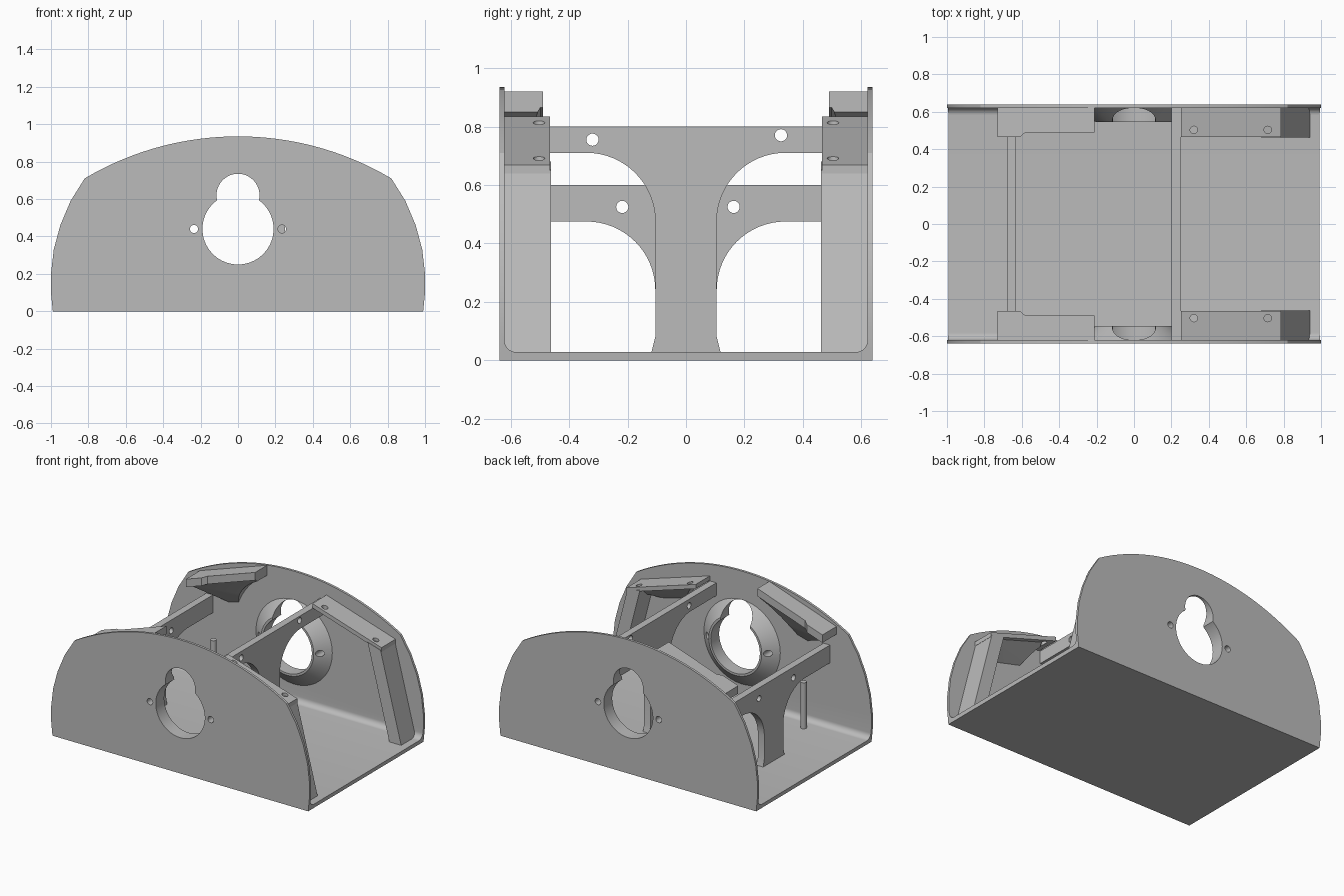
import bpy, bmesh
from math import sin, cos, pi, radians, sqrt
from mathutils import Matrix, Vector

cube = bpy.data.objects.get("Cube")
if cube:
    bpy.data.objects.remove(cube, do_unlink=True)

grey = bpy.data.materials.new("Plain grey")
grey.use_nodes = True
COLOUR = (0.5, 0.5, 0.5, 1)
grey.diffuse_color = COLOUR
grey.node_tree.nodes["Principled BSDF"].inputs["Base Color"].default_value = COLOUR
parts = []


def finish(name, bm, keep=True):
    bmesh.ops.recalc_face_normals(bm, faces=bm.faces)
    mesh = bpy.data.meshes.new(name)
    bm.to_mesh(mesh)
    bm.free()
    mesh.materials.append(grey)
    ob = bpy.data.objects.new(name, mesh)
    bpy.context.collection.objects.link(ob)
    if keep:
        parts.append(ob)
    return ob


def prism(name, pts, axis, a, b, keep=True):
    """Extrude a 2D outline along an axis from a to b."""
    place = {"x": lambda p, t: (t, p[0], p[1]),
             "y": lambda p, t: (p[0], t, p[1]),
             "z": lambda p, t: (p[0], p[1], t)}[axis]
    bm = bmesh.new()
    face = bm.faces.new([bm.verts.new(place(p, a)) for p in pts])
    ext = bmesh.ops.extrude_face_region(bm, geom=[face])
    move = Vector(place((0, 0), b - a))
    bmesh.ops.translate(bm, vec=move, verts=[v for v in ext["geom"] if isinstance(v, bmesh.types.BMVert)])
    return finish(name, bm, keep)


def rod(name, centre, r1, r2, depth, axis, seg=32, keep=True):
    """Cylinder or cone; r1 is the radius at the low end of the axis."""
    turn = {"x": Matrix.Rotation(pi / 2, 4, "Y"), "y": Matrix.Rotation(-pi / 2, 4, "X"),
            "z": Matrix.Identity(4)}[axis]
    bm = bmesh.new()
    bmesh.ops.create_cone(bm, cap_ends=True, segments=seg, radius1=r1, radius2=r2, depth=depth,
                          matrix=Matrix.Translation(centre) @ turn)
    return finish(name, bm, keep)


def hull(name, pts):
    bm = bmesh.new()
    for p in pts:
        bm.verts.new(p)
    bmesh.ops.convex_hull(bm, input=bm.verts)
    bmesh.ops.dissolve_limit(bm, angle_limit=radians(1), verts=bm.verts, edges=bm.edges)
    return finish(name, bm)


def apply(ob, kind, **settings):
    mod = ob.modifiers.new("step", kind)
    for key, value in settings.items():
        setattr(mod, key, value)
    bpy.context.view_layer.objects.active = ob
    bpy.ops.object.modifier_apply(modifier=mod.name)


def cut(ob, tool, operation="DIFFERENCE"):
    apply(ob, "BOOLEAN", object=tool, operation=operation, solver="EXACT")
    bpy.data.objects.remove(tool, do_unlink=True)


def mirror_y(ob):
    apply(ob, "MIRROR", use_axis=(False, True, False), use_mirror_merge=False)


def arc(cx, cy, r, a0, a1, n):
    steps = [radians(a0 + (a1 - a0) * i / n) for i in range(n + 1)]
    return [(cx + r * cos(t), cy + r * sin(t)) for t in steps]


W, T, FLOOR = 0.638, 0.017, 0.028


def cut_keyhole(ob):
    """Keyhole opening and two screw holes through both sides."""
    for x, z, r in [(0, 0.44, 0.19), (0, 0.62, 0.115), (-0.235, 0.44, 0.022), (0.235, 0.44, 0.022)]:
        cut(ob, rod("cutter", (x, 0, z), r, r, 2, "y", 64 if r > 0.1 else 20, keep=False))


# Shell: U section trimmed by the domed side outline
inner = W - T
half = [(W, 0), (W, 1), (inner, 1)] + arc(inner - 0.04, FLOOR + 0.04, 0.04, 0, -90, 8)
shell = prism("shell", half + [(-y, z) for y, z in reversed(half)], "x", -1.1, 1.1)
side = [(0.99, 0), (1, 0.1), (1, 0.2), (0.985, 0.33), (0.95, 0.46), (0.895, 0.59)]
R = 1.607
dome = [(x, sqrt(R * R - x * x) + 0.935 - R) for x in [0.82 * (1 - i / 16) for i in range(17)]]
right = side + dome
outline = right + [(-x, z) for x, z in reversed(right[:-1])]
cut(shell, prism("trim", outline, "y", -1, 1, keep=False), "INTERSECT")
cut_keyhole(shell)

# Conical collars inside the side openings
collar = rod("opening_collar", (0, 0.585, 0.44), 0.205, 0.3, 0.08, "y", 64)
cut_keyhole(collar)
mirror_y(collar)


# Arched dividers with a central post
def divider(name, x0, x1, top, arch, holes):
    r = 0.235
    h = [(0.63, top), (0.63, arch)] + arc(0.34, arch - r, r, 90, 180, 16) + [(0.105, 0.08), (0.12, 0.02)]
    ob = prism(name, h + [(-y, z) for y, z in reversed(h)], "x", x0, x1)
    for y, z in holes:
        cut(ob, rod("cutter", (x0, y, z), 0.021, 0.021, 0.4, "x", 20, keep=False))


divider("tall_divider", 0.2, 0.25, 0.8, 0.71, [(-0.32, 0.755), (0.325, 0.77)])
divider("low_divider", -0.68, -0.63, 0.6, 0.475, [(-0.218, 0.525), (0.163, 0.525)])


# Sloped mounting slabs, with a tapered gusset reaching down the wall
def bracket(name, plan, height, thick, gusset, holes):
    slab = prism(name + "_slab", plan, "z", -thick, 0)
    for v in slab.data.vertices:
        v.co.z += height(v.co.x)
    xs = [p[0] for p in plan]
    wedge = hull(name + "_gusset", gusset + [
        (x, y, height(x) - thick * 0.9) for x in (min(xs), max(xs)) for y in (0.495, 0.625)])
    cut(wedge, rod("clearance", (0, 0, 0.44), 0.46, 0.46, 2, "y", 64, keep=False))
    for ob in (slab, wedge):
        for x, y in holes:
            cut(ob, rod("cutter", (x, y, 0.75), 0.02, 0.02, 0.5, "z", 20, keep=False))
        mirror_y(ob)


bracket("right_bracket", [(0.25, 0.465), (0.785, 0.465), (0.785, 0.625), (0.25, 0.625)],
        lambda x: 0.835 - (x - 0.25) * 0.31, 0.03,
        [(0.3, 0.625, 0.66), (0.62, 0.625, 0.58)], [(0.32, 0.503), (0.715, 0.503)])
bracket("left_bracket", [(-0.73, 0.625), (-0.73, 0.465), (-0.61, 0.465), (-0.58, 0.49),
                         (-0.21, 0.49), (-0.21, 0.625)],
        lambda x: 0.92 + (x + 0.21) * 0.34, 0.055,
        [(-0.5, 0.625, 0.58), (-0.21, 0.625, 0.66)], [])

# Leaning columns under the outer ends of the right slabs
column = prism("leaning_column", [(0.78, 0.65), (0.942, 0.02), (0.85, 0.02), (0.68, 0.68)], "y", 0.462, 0.625)
mirror_y(column)

# Upright pins on the floor
pin = rod("floor_pin", (-0.55, 0.515, 0.185), 0.02, 0.02, 0.33, "z", 20)
mirror_y(pin)

# Shading
bpy.ops.object.select_all(action="DESELECT")
for ob in parts:
    ob.select_set(True)
bpy.context.view_layer.objects.active = shell
bpy.ops.object.shade_smooth_by_angle(angle=radians(25))
